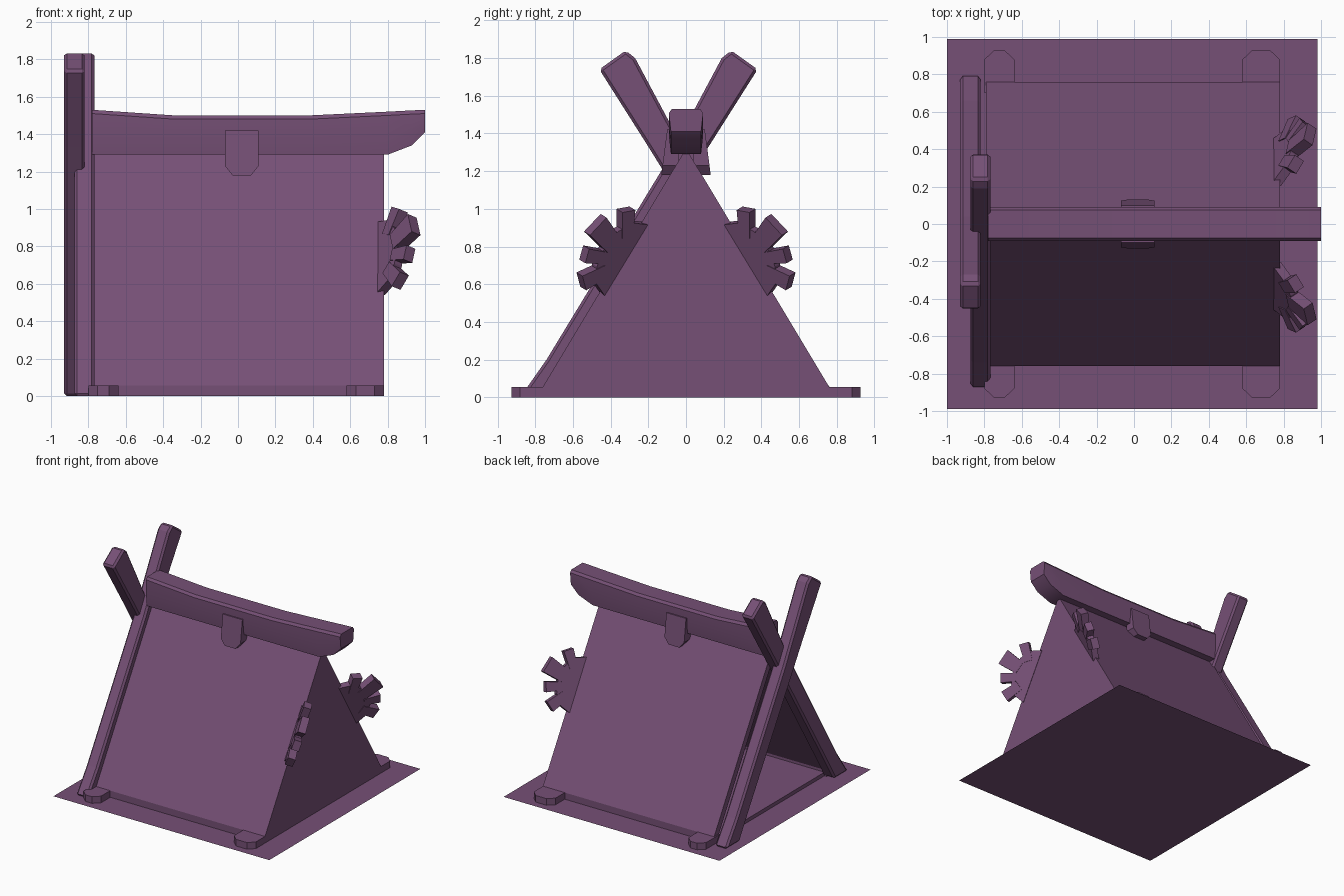
import bpy
import bmesh
import math
from mathutils import Matrix, Vector

cube = bpy.data.objects.get("Cube")
if cube:
    bpy.data.objects.remove(cube, do_unlink=True)

purple = bpy.data.materials.new("dusty purple")
purple.use_nodes = True
COLOR = (0.18, 0.08, 0.18, 1)
purple.diffuse_color = COLOR
purple.node_tree.nodes["Principled BSDF"].inputs["Base Color"].default_value = COLOR


def loft(name, rings, bevel=0.0, smooth=False):
    """Join equal rings of points into a closed solid."""
    bm = bmesh.new()
    loops = [[bm.verts.new(p) for p in ring] for ring in rings]
    n = len(loops[0])
    for a, b in zip(loops, loops[1:]):
        for i in range(n):
            j = (i + 1) % n
            bm.faces.new((a[i], a[j], b[j], b[i]))
    bm.faces.new(loops[0][::-1])
    bm.faces.new(loops[-1])
    bmesh.ops.recalc_face_normals(bm, faces=bm.faces)
    mesh = bpy.data.meshes.new(name)
    bm.to_mesh(mesh)
    bm.free()
    mesh.materials.append(purple)
    if smooth:
        mesh.shade_smooth()
        mesh.set_sharp_from_angle(angle=math.radians(30))
    obj = bpy.data.objects.new(name, mesh)
    bpy.context.collection.objects.link(obj)
    if bevel:
        mod = obj.modifiers.new("bevel", "BEVEL")
        mod.width = bevel
        mod.segments = 1
    return obj


def along_x(name, yz, x0, x1, bevel=0.0):
    return loft(name, [[(x, y, z) for y, z in yz] for x in (x0, x1)], bevel)


def along_z(name, xy, z0, z1):
    return loft(name, [[(x, y, z) for x, y in xy] for z in (z0, z1)])


# Ground sheet
bpy.ops.mesh.primitive_plane_add(size=1, location=(-0.01, 0, 0))
ground = bpy.context.object
ground.name = "ground_sheet"
ground.scale = (1.98, 1.98, 1)
ground.data.materials.append(purple)

# Tent: hollow roof shell, closed end wall and floor
outer = [(-0.76, 0), (-0.76, 0.055), (0, 1.32), (0.76, 0.055), (0.76, 0)]
inner = [(0.70, 0), (0.70, 0.05), (0, 1.22), (-0.70, 0.05), (-0.70, 0)]
along_x("tent_roof", outer + inner, -0.79, 0.78)
along_x("tent_end_wall", inner, 0.74, 0.78)
along_x("tent_floor", [(-0.71, 0), (-0.71, 0.03), (0.71, 0.03), (0.71, 0)], -0.78, 0.75)

# Crossed poles at the open end
pole = [(-0.88, 0), (-0.74, 0.2), (-0.12, 1.22), (0.19, 1.80), (0.24, 1.84),
        (0.38, 1.74), (0.12, 1.33), (-0.58, 0.2), (-0.70, 0)]
along_x("inner_pole", pole, -0.875, -0.768, 0.015)
along_x("outer_pole", [(-0.08 - y, z) for y, z in pole], -0.93, -0.82, 0.015)

# Sagging ridge beam with an upturned nose
rings = []
for x, low, high in [(-0.78, 1.29, 1.53), (-0.34, 1.29, 1.5), (0.38, 1.29, 1.5),
                     (0.8, 1.29, 1.52), (0.93, 1.34, 1.527), (1.0, 1.41, 1.53)]:
    side = [(0.08, low), (0.09, low + 0.09), (0.09, high - 0.02), (0.075, high)]
    rings.append([(x, y, z) for y, z in side] + [(x, -y, z) for y, z in side[::-1]])
loft("ridge_beam", rings, smooth=True)

# Clasps hanging on both sides of the beam
clasp = [(-0.07, 1.42), (0.11, 1.42), (0.11, 1.23), (0.07, 1.18), (-0.03, 1.18), (-0.07, 1.23)]
for side, word in ((-1, "front"), (1, "back")):
    loft(word + "_clasp",
         [[(x, side * 0.04, z) for x, z in clasp],
          [(x, side * (0.1 + (1.42 - z) * 0.13), z) for x, z in clasp]])

# Corner stakes
for side, word in ((-1, "front"), (1, "back")):
    for x0, x1, end in ((-0.80, -0.64, "right"), (0.58, 0.78, "left")):
        outline = [(x0, 0.7), (x0, 0.88), (x0 + 0.05, 0.927),
                   (x1 - 0.05, 0.927), (x1, 0.88), (x1, 0.7)]
        along_z(f"{word}_{end}_stake", [(x, side * y) for x, y in outline], 0, 0.055)

# Toothed fan ornaments flaring from the closed end of the roof
for side, word in ((-1, "front"), (1, "back")):
    up = Vector((0, -side * 0.52, 0.854))
    normal = Vector((0, side * 0.854, 0.52))
    out = Vector((0.62, 0, 0)) + normal * 0.785
    basis = Matrix((out, up, out.cross(up))).transposed().to_4x4()
    place = Matrix.Translation((0.765, side * 0.33, 0.735)) @ basis
    arc = [math.radians(a) for a in range(-90, 91, 30)]
    disc = [(0.17 * math.cos(a), 0.22 * math.sin(a)) for a in arc]
    along_z(word + "_fan_disc", disc, -0.025, 0.025).matrix_world = place
    teeth = [(55, 0.28, 0.04), (15, 0.295, 0.065), (-20, 0.26, 0.04), (-53, 0.275, 0.045)]
    for i, (angle, reach, half) in enumerate(teeth):
        box = [(0.13, -half * 0.8), (reach, -half), (reach, half), (0.13, half * 0.8)]
        tooth = along_z(f"{word}_fan_tooth_{i + 1}", box, -0.03, 0.03)
        tooth.matrix_world = place @ Matrix.Rotation(math.radians(angle), 4, "Z")
